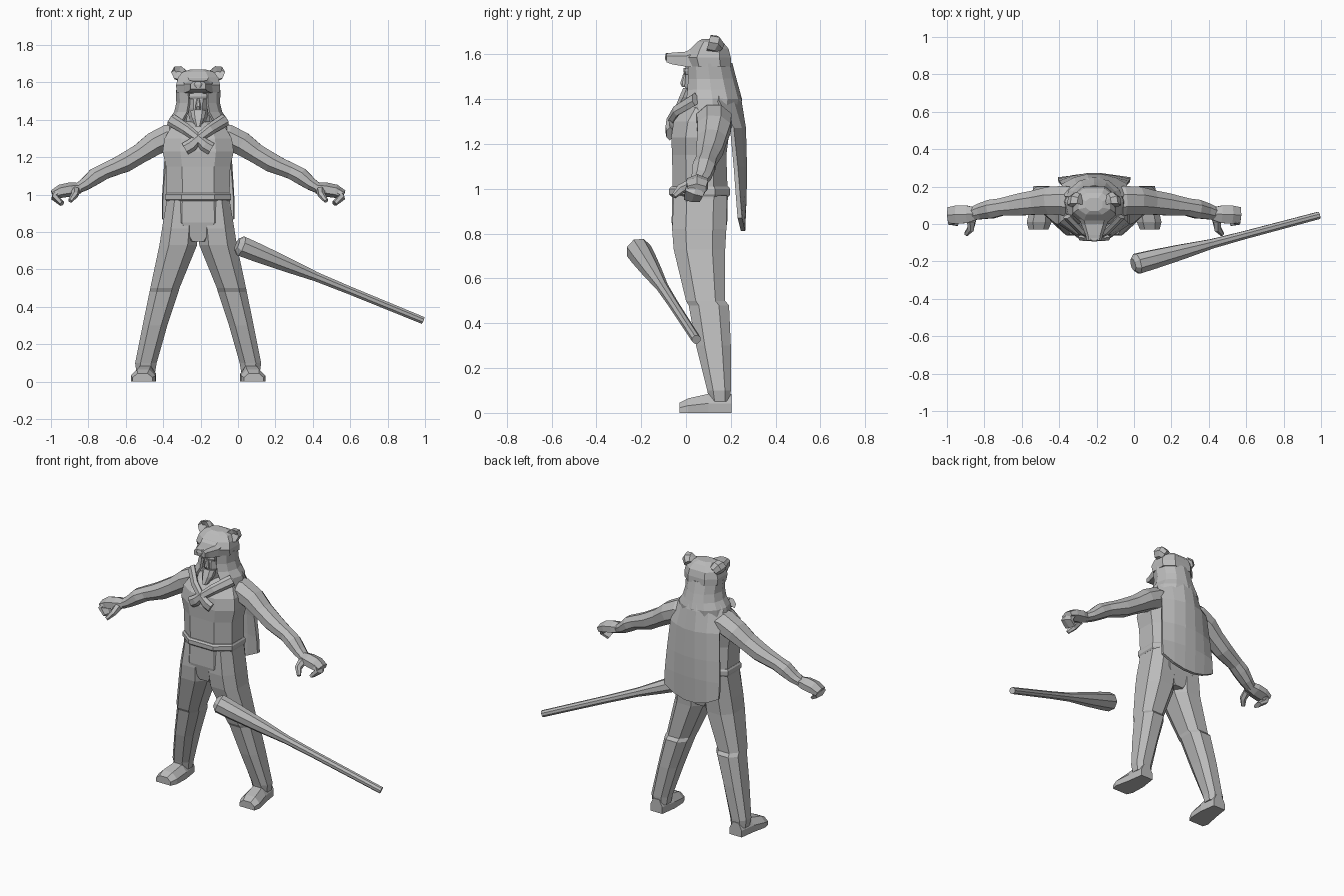
import bpy, bmesh, math
from mathutils import Vector

CX = -0.213  # centre line of the figure
grey = bpy.data.materials.new("plain grey")
grey.diffuse_color = (0.5, 0.5, 0.5, 1)


def loft(name, rings, closed=True, mirror=False, dx=CX, thick=0):
    """Skin a list of equal-length point rings; optionally add the mirrored half."""
    bm = bmesh.new()
    for s in ((1, -1) if mirror else (1,)):
        vs = [[bm.verts.new((s * p[0] + dx, p[1], p[2])) for p in r] for r in rings]
        n = len(rings[0])
        for a, b in zip(vs, vs[1:]):
            for i in range(n if closed else n - 1):
                j = (i + 1) % n
                bm.faces.new((a[i], a[j], b[j], b[i]))
        if closed:
            bm.faces.new(vs[0])
            bm.faces.new(vs[-1])
    bmesh.ops.recalc_face_normals(bm, faces=bm.faces)
    me = bpy.data.meshes.new(name)
    bm.to_mesh(me)
    bm.free()
    me.materials.append(grey)
    ob = bpy.data.objects.new(name, me)
    bpy.context.collection.objects.link(ob)
    if thick:
        m = ob.modifiers.new("thickness", 'SOLIDIFY')
        m.thickness, m.offset = thick, 0
    return ob


def level(x0, x1, y0, y1, z, k=0.5):
    """Horizontal eight-sided ring filling a box."""
    cx, cy, rx, ry = (x0 + x1) / 2, (y0 + y1) / 2, (x1 - x0) / 2, (y1 - y0) / 2
    pts = ((1, -k), (1, k), (k, 1), (-k, 1), (-1, k), (-1, -k), (-k, -1), (k, -1))
    return [(cx + a * rx, cy + b * ry, z) for a, b in pts]


def stack(name, rows, k=0.5):
    """Symmetric loft from rows of (z, half width, front y, back y)."""
    return loft(name, [level(-w, w, a, b, z, k) for z, w, a, b in rows])


def tube(name, stations, sides=8, hint=(0, 1, 0), **kw):
    """Tube through (x, y, z, radius along hint, radius across)."""
    P = [Vector(s[:3]) for s in stations]
    rings = []
    for i, s in enumerate(stations):
        t = (P[min(i + 1, len(P) - 1)] - P[max(i - 1, 0)]).normalized()
        a = Vector(hint)
        a = (a - t * a.dot(t)).normalized()
        b = t.cross(a)
        rings.append([P[i] + a * s[3] * math.cos(q) + b * s[4] * math.sin(q)
                      for q in ((j + 0.5) * math.tau / sides for j in range(sides))])
    return loft(name, rings, **kw)


# Torso, belt and hips
stack("torso", [(0.96, .16, -.05, .18), (1.01, .168, -.06, .185), (1.15, .172, -.062, .18),
                (1.23, .19, -.066, .19), (1.30, .18, -.055, .2), (1.36, .145, -.01, .195),
                (1.39, .065, .03, .16), (1.46, .052, .04, .14)])
stack("belt", [(0.965, .17, -.064, .192), (0.975, .176, -.075, .197),
               (1.0, .176, -.075, .197), (1.01, .17, -.066, .19)])
stack("hips", [(0.98, .169, -.062, .187), (0.85, .175, -.064, .184), (0.75, .06, -.045, .165)])

# Trouser legs
legs = [(0, .168, -.055, .183, .97), (0, .193, -.062, .18, .82), (.006, .207, -.055, .175, .73),
        (.10, .256, 0, .175, .50), (.105, .26, .012, .192, .48), (.165, .297, .045, .2, .30),
        (.222, .337, .095, .2, .10), (.23, .33, .105, .197, .05)]
loft("trouser_legs", [level(*r) for r in legs], mirror=True)

# Feet, lofted from heel to toe
feet = []
for y, x0, x1, h in ((.203, .24, .325, .085), (.1, .225, .34, .085), (.01, .228, .36, .065), (-.03, .245, .35, .045)):
    w = (x1 - x0) * .25
    feet.append([(x0, y, 0), (x1, y, 0), (x1, y, h * .5), (x1 - w, y, h), (x0 + w, y, h), (x0, y, h * .5)])
loft("feet", feet, mirror=True)

# Arms and hands
tube("arms", [(.09, .12, 1.31, .08, .07), (.16, .125, 1.308, .085, .073), (.235, .125, 1.272, .08, .068),
              (.31, .115, 1.22, .07, .057), (.39, .105, 1.172, .064, .056), (.44, .098, 1.15, .058, .05),
              (.50, .09, 1.125, .05, .046), (.55, .08, 1.098, .054, .048), (.605, .068, 1.055, .046, .036),
              (.65, .055, 1.03, .037, .028)], mirror=True)
tube("palms", [(.63, .055, 1.035, .037, .028), (.68, .052, 1.028, .054, .038), (.735, .05, 1.018, .056, .036),
               (.778, .048, 1.0, .048, .024)], sides=6, mirror=True)
tube("fingers", [(.75, .048, 1.01, .05, .027), (.765, .036, .983, .048, .022), (.728, .026, .952, .042, .015)],
     sides=6, mirror=True)
tube("thumbs", [(.655, .02, 1.02, .025, .025), (.66, -.025, .998, .022, .02), (.685, -.055, .966, .012, .012)],
     sides=6, mirror=True)

# Bearded face
stack("face", [(1.37, .04, .01, .12), (1.42, .05, 0, .13), (1.46, .06, -.006, .15),
               (1.51, .062, -.002, .15), (1.56, .058, -.004, .14)], k=.4)
stack("beard", [(1.45, .042, -.012, .05), (1.41, .034, -.03, .04), (1.365, .014, -.048, 0)])
stack("nose", [(1.455, .016, -.018, .01), (1.47, .015, -.026, .01), (1.515, .007, -.012, .01)])
stack("brow", [(1.51, .045, -.006, .02), (1.525, .048, -.012, .02), (1.54, .045, -.01, .02)])

# Animal hood: crown, snout, nose, ears
stack("hood_crown", [(1.545, .115, .01, .202), (1.585, .118, -.002, .2), (1.625, .108, .02, .19),
                     (1.655, .085, .05, .165), (1.668, .045, .07, .14)])
snout = []
for y, w, z0, z1 in ((.06, .09, 1.54, 1.648), (.0, .07, 1.545, 1.612), (-.06, .046, 1.555, 1.608), (-.088, .04, 1.565, 1.604)):
    snout.append([(-w, y, z0), (w, y, z0), (w, y, z0 + (z1 - z0) * .7), (w * .7, y, z1),
                  (-w * .7, y, z1), (-w, y, z0 + (z1 - z0) * .7)])
loft("hood_snout", snout)
stack("hood_nose", [(1.572, .014, -.092, -.07), (1.59, .022, -.094, -.07), (1.606, .018, -.09, -.06)])
tube("ears", [(.085, .15, 1.63, .03, .03), (.098, .13, 1.646, .044, .04), (.102, .10, 1.65, .044, .039),
              (.098, .122, 1.648, .028, .024)], sides=7, hint=(1, 0, .6), mirror=True)

# Hood sides and collar: horseshoe rings open towards the face
arch = []
for z, w, y0, y1, gap in ((1.345, .158, -.02, .235, .7), (1.40, .15, -.012, .243, .55), (1.44, .122, -.002, .232, .48),
                          (1.49, .11, .004, .218, .45), (1.56, .113, .004, .2, .45)):
    qs = [gap + (math.tau - 2 * gap) * i / 10 for i in range(11)]
    arch.append([(w * math.sin(q), (y0 + y1) / 2 - (y1 - y0) / 2 * math.cos(q), z) for q in qs])
loft("hood_sides", arch, closed=False, thick=.014)

# Hide cape hanging down the back
cape = []
for z, w, yc, ye, drop in ((1.45, .10, .222, .14, 0), (1.39, .15, .243, .14, 0), (1.27, .17, .26, .205, 0),
                           (1.1, .183, .264, .222, 0), (.97, .192, .262, .232, 0), (.87, .192, .255, .24, .06)):
    cape.append([(w * t, yc + (ye - yc) * t * t, z - drop * (1 - abs(t) ** 2)) for t in (-1, -.6, -.2, .2, .6, 1)])
loft("cape", cape, closed=False, thick=.02)

# Hide paws knotted across the chest
tube("knotted_paws", [(-.145, .04, 1.40, .018, .034), (-.065, -.042, 1.35, .018, .03), (0, -.07, 1.30, .02, .024),
                      (.035, -.074, 1.265, .02, .034), (.07, -.072, 1.245, .018, .034)], sides=6, mirror=True)

# Club lying off to the side
A, B = Vector((.005, -.215, .73)), Vector((.988, .046, .328))
tube("club", [(*A.lerp(B, f), r, r) for f, r in ((-.01, .035), (.012, .058), (.1, .054), (.25, .043),
                                                (.42, .027), (.6, .023), (1, .021))], dx=0)
